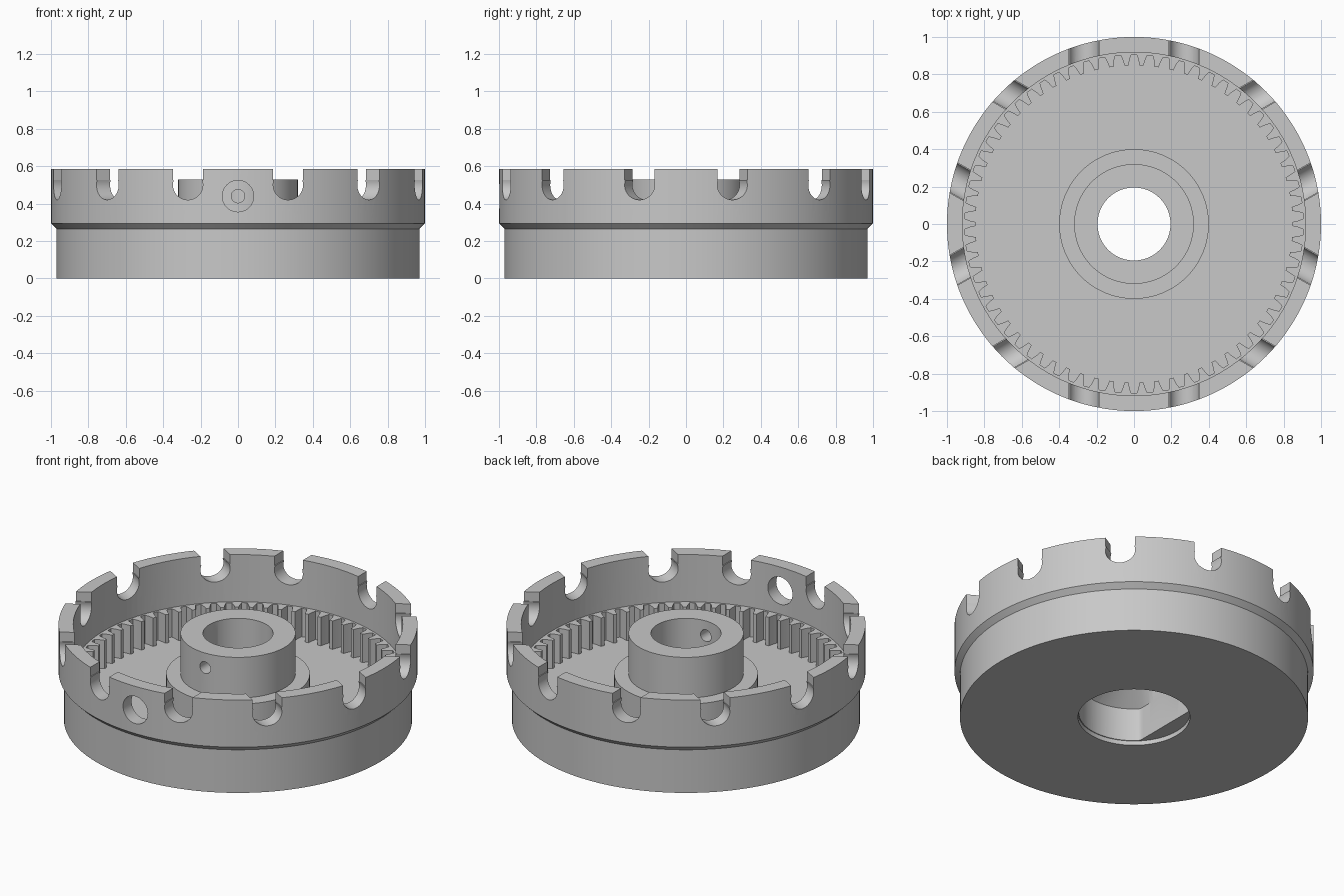
import bpy, bmesh
from math import sin, cos, pi, radians
from mathutils import Matrix, Vector

cube = bpy.data.objects.get("Cube")
if cube:
    bpy.data.objects.remove(cube)

metal = bpy.data.materials.new("satin_grey")
metal.use_nodes = True
GREY = (0.58, 0.58, 0.58, 1)
metal.diffuse_color = GREY
metal.node_tree.nodes["Principled BSDF"].inputs["Base Color"].default_value = GREY


def finish(name, bm):
    bmesh.ops.recalc_face_normals(bm, faces=bm.faces)
    mesh = bpy.data.meshes.new(name)
    bm.to_mesh(mesh)
    bm.free()
    mesh.materials.append(metal)
    obj = bpy.data.objects.new(name, mesh)
    bpy.context.collection.objects.link(obj)
    return obj


def combine(target, other, operation):
    """Apply a boolean with another object, then remove that object."""
    other.hide_render = True
    mod = target.modifiers.new(other.name, 'BOOLEAN')
    mod.operation = operation
    mod.solver = 'EXACT'
    mod.object = other
    bpy.context.view_layer.objects.active = target
    bpy.ops.object.modifier_apply(modifier=mod.name)
    bpy.data.objects.remove(other)


def polar(r, a):
    return r * cos(a), r * sin(a)


def loft(bm, loops, capped):
    """Skin equal closed loops; cap the ends, or join the last to the first."""
    rings = [[bm.verts.new(p) for p in loop] for loop in loops]
    n = len(rings[0])
    following = rings[1:] if capped else rings[1:] + rings[:1]
    for a, b in zip(rings, following):
        for i in range(n):
            j = (i + 1) % n
            bm.faces.new((a[i], a[j], b[j], b[i]))
    if capped:
        bm.faces.new(rings[0])
        bm.faces.new(rings[-1])


def prism(bm, outline, start, end, matrix=Matrix()):
    """Extrude an (x, z) outline along y, then place it."""
    loft(bm, [[matrix @ Vector((x, y, z)) for x, z in outline]
              for y in (start, end)], True)


def circle(r, z, n=40):
    return [(r * cos(2 * pi * i / n), z + r * sin(2 * pi * i / n)) for i in range(n)]


# Turned body: outer wall, rim, floor, flange, hub and bore in one profile
FLOOR, LEDGE, TOP = 0.12, 0.295, 0.585
profile = [(0.312, 0), (0.97, 0), (0.97, 0.265), (1, LEDGE), (1, TOP),
           (0.918, TOP), (0.918, FLOOR), (0.4, FLOOR), (0.4, 0.28),
           (0.32, 0.28), (0.32, 0.53), (0.195, 0.53), (0.195, 0.027), (0.312, 0.027)]
SEGMENTS = 144
bm = bmesh.new()
loft(bm, [[(*polar(r, 2 * pi * i / SEGMENTS), z) for i in range(SEGMENTS)]
          for r, z in profile], False)
body = finish("geared_drum", bm)

# Internal gear ring, merged into the floor and wall
TEETH, ROOT, TIP = 66, 0.905, 0.848
tooth = [(-0.18, ROOT), (0, ROOT), (0.18, ROOT), (0.28, 0.88), (0.37, TIP),
         (0.63, TIP), (0.72, 0.88)]
inner, outer = [], []
for t in range(TEETH):
    for step, r in tooth:
        a = pi / 2 + 2 * pi * (t + step) / TEETH
        inner.append(polar(r, a))
        outer.append(polar(0.93, a))
bm = bmesh.new()
loft(bm, [[(x, y, z) for x, y in loop] for loop, z in
          ((inner, FLOOR - 0.01), (outer, FLOOR - 0.01), (outer, LEDGE), (inner, LEDGE))],
     False)
combine(body, finish("internal_gear_ring", bm), 'UNION')

# Cutter: rim notches, round below a small step, in parallel pairs every 60 degrees
bm = bmesh.new()
HALF, HOLE_Z, LIP = 0.08, 0.5, radians(20)
STEP_Z = HOLE_Z + HALF * sin(LIP)
notch = [(HALF, STEP_Z), (HALF, 0.7), (-HALF, 0.7), (-HALF, STEP_Z)]
for i in range(25):
    x, z = polar(HALF, pi - LIP + (pi + 2 * LIP) * i / 24)
    notch.append((x, HOLE_Z + z))
for k in range(6):
    for side in (-1, 1):
        shifted = [(x + side * 0.268, z) for x, z in notch]
        prism(bm, shifted, 0.82, 1.1, Matrix.Rotation(k * pi / 3, 4, 'Z'))

# Cutter: tool access hole in the rim and set screw hole in the hub
prism(bm, circle(0.084, 0.44), -1.1, -0.8)
prism(bm, circle(0.036, 0.44), -0.4, -0.1)

# Cutter: flat-sided socket below, tapering into the bore
socket = []
for r, z in ((0.307, 0.01), (0.307, 0.23), (0.19, 0.32)):
    ring = [polar(r, 2 * pi * i / 96) for i in range(96)]
    socket.append([(max(x, -0.222), y, z) for x, y in ring])
loft(bm, socket, True)
combine(body, finish("opening_cutter", bm), 'DIFFERENCE')

# Smooth shading with crisp machined edges
bpy.ops.object.select_all(action='DESELECT')
body.select_set(True)
bpy.context.view_layer.objects.active = body
bpy.ops.object.shade_smooth_by_angle(angle=radians(30))
